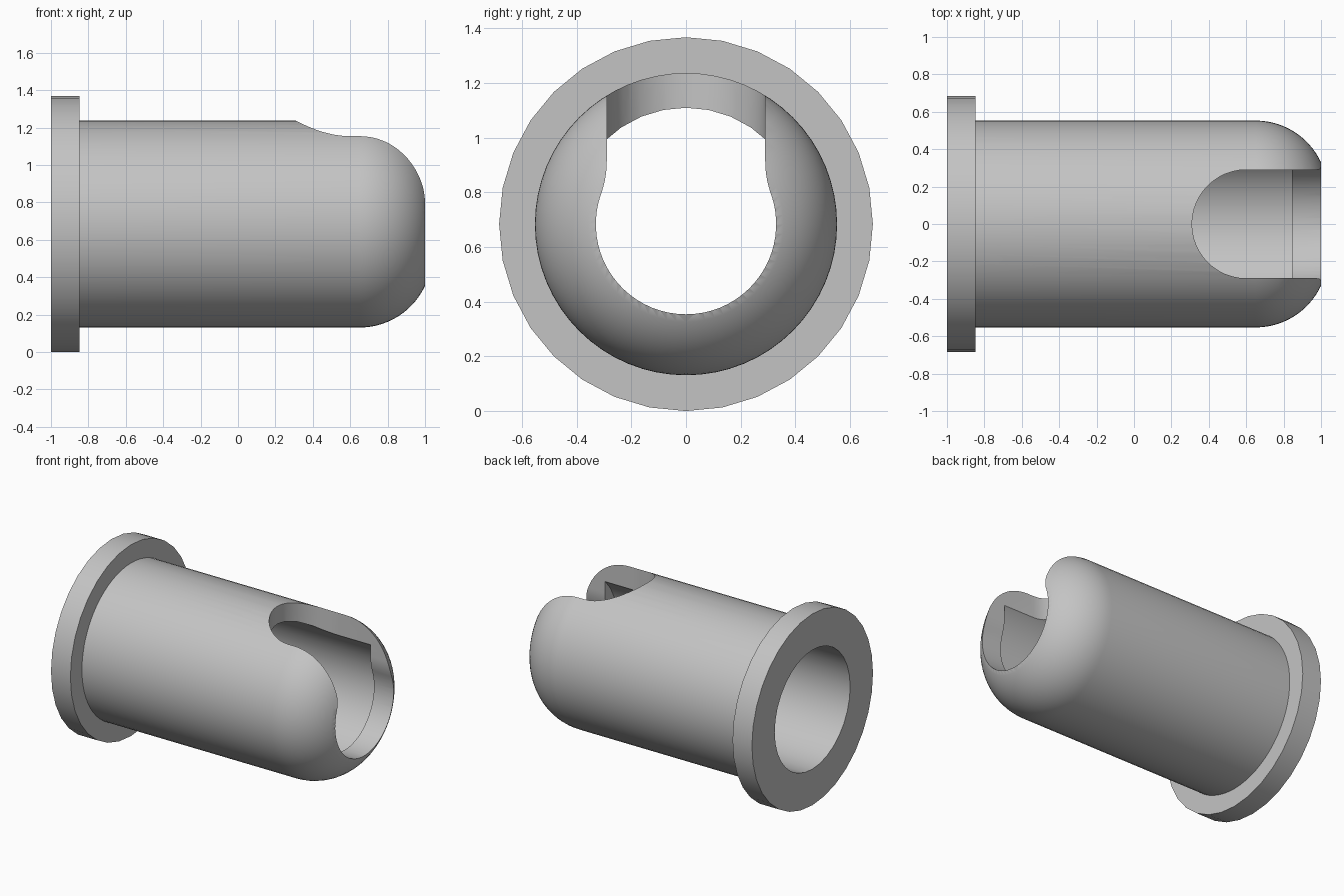
import bpy, bmesh
from math import sin, cos, pi, sqrt, atan2, radians
from mathutils import Vector

cube = bpy.data.objects.get("Cube")
if cube:
    bpy.data.objects.remove(cube, do_unlink=True)

AXIS = 0.684      # height of the centre line
BODY_R = 0.553
BORE_R = 0.426
MOUTH_R = 0.33
SLOT = 0.29       # half width of the slot

grey = bpy.data.materials.new("plain_grey")
grey.use_nodes = True
colour = (0.55, 0.55, 0.55, 1)
grey.diffuse_color = colour
grey.node_tree.nodes["Principled BSDF"].inputs["Base Color"].default_value = colour


def make_object(name, bm):
    bmesh.ops.recalc_face_normals(bm, faces=bm.faces)
    mesh = bpy.data.meshes.new(name)
    bm.to_mesh(mesh)
    bm.free()
    mesh.materials.append(grey)
    ob = bpy.data.objects.new(name, mesh)
    bpy.context.collection.objects.link(ob)
    return ob


def lathe(name, profile, sides):
    """Closed solid turned about the centre line from (x, radius) points."""
    bm = bmesh.new()
    rings = [[bm.verts.new((x, r * sin(2 * pi * i / sides), AXIS + r * cos(2 * pi * i / sides)))
              for i in range(sides)] for x, r in profile]
    for a, b in zip(rings, rings[1:]):
        for i in range(sides):
            j = (i + 1) % sides
            bm.faces.new((a[i], a[j], b[j], b[i]))
    bm.faces.new(rings[0])
    bm.faces.new(rings[-1])
    return make_object(name, bm)


def prism(name, outline, offset):
    bm = bmesh.new()
    face = bm.faces.new([bm.verts.new(p) for p in outline])
    moved = bmesh.ops.extrude_face_region(bm, geom=[face])["geom"]
    bmesh.ops.translate(bm, vec=Vector(offset),
                        verts=[v for v in moved if isinstance(v, bmesh.types.BMVert)])
    return make_object(name, bm)


def combine(target, tool, operation):
    mod = target.modifiers.new(tool.name, 'BOOLEAN')
    mod.operation, mod.solver, mod.object = operation, 'EXACT', tool
    tool.hide_render = True
    bpy.context.view_layer.objects.active = target
    bpy.ops.object.modifier_apply(modifier=mod.name)
    bpy.data.objects.remove(tool, do_unlink=True)


# Tubular body with a rounded nose
start = 0.65
run, drop = 1 - start, BODY_R - MOUTH_R
round_r = (run ** 2 + drop ** 2) / (2 * drop)
sweep = atan2(run, round_r - drop)
nose = [(start + round_r * sin(sweep * i / 14), BODY_R - round_r + round_r * cos(sweep * i / 14))
        for i in range(15)]
sleeve = lathe("flanged_sleeve", [(-0.92, BODY_R)] + nose, 64)

# Flange at the open end
combine(sleeve, lathe("flange", [(-1, AXIS), (-0.847, AXIS)], 32), 'UNION')

# Bore, stopping short of the nose
combine(sleeve, lathe("bore_cutter", [(-1.2, BORE_R), (0.845, BORE_R)], 32), 'DIFFERENCE')

# Round mouth blending upward into the slot
blend = 0.35
cy = SLOT + blend
cz = sqrt((MOUTH_R + blend) ** 2 - cy ** 2)
join = atan2(cz, cy)
half = [(MOUTH_R * cos(a), MOUTH_R * sin(a))
        for a in [-pi / 2 + (join + pi / 2) * i / 20 for i in range(21)]]
half += [(cy - blend * cos(join * (1 - i / 8)), cz - blend * sin(join * (1 - i / 8)))
         for i in range(1, 9)]
outline = half + [(-y, z) for y, z in reversed(half[1:])]
mouth = prism("mouth_cutter", [(0.8, y, AXIS + z) for y, z in outline], (0.4, 0, 0))
combine(sleeve, mouth, 'DIFFERENCE')

# Slot in the top with a round inner end
arc = [radians(90 + 180 * i / 24) for i in range(25)]
outline = [(0.6 + SLOT * cos(a), SLOT * sin(a)) for a in arc] + [(1.2, -SLOT), (1.2, SLOT)]
slot = prism("slot_cutter", [(x, y, AXIS) for x, y in outline], (0, 0, 0.8))
combine(sleeve, slot, 'DIFFERENCE')

# Smooth curved surfaces, keep crisp rims
bpy.ops.object.select_all(action='DESELECT')
sleeve.select_set(True)
bpy.context.view_layer.objects.active = sleeve
bpy.ops.object.shade_smooth_by_angle(angle=radians(30))
